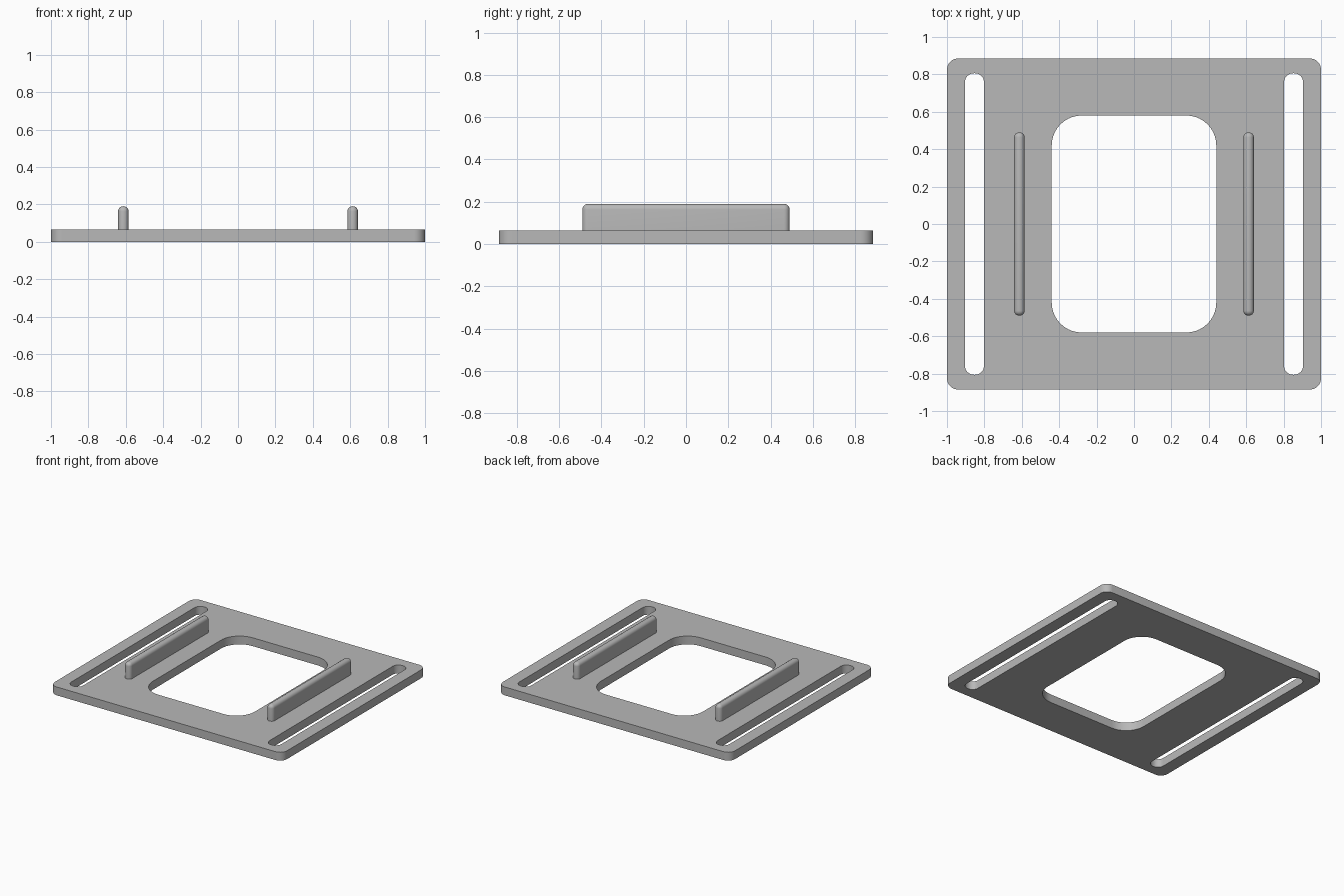
import bpy, bmesh
from math import pi, cos, sin, radians

cube = bpy.data.objects.get("Cube")
if cube:
    bpy.data.objects.remove(cube)

THICK = 0.065

grey = bpy.data.materials.new("plain grey")
grey.use_nodes = True
colour = (0.48, 0.48, 0.48, 1)
grey.diffuse_color = colour
grey.node_tree.nodes["Principled BSDF"].inputs["Base Color"].default_value = colour


def rounded_rect(cx, hx, hy, r, steps=10):
    """Outline of a rectangle with rounded corners, centred on (cx, 0)."""
    points = []
    for quarter, (sx, sy) in enumerate([(1, 1), (-1, 1), (-1, -1), (1, -1)]):
        for i in range(steps + 1):
            a = (quarter + i / steps) * pi / 2
            points.append((cx + sx * (hx - r) + r * cos(a), sy * (hy - r) + r * sin(a)))
    return points


def finish(obj):
    """Give the part its material and smooth its rounded faces."""
    obj.data.materials.clear()
    obj.data.materials.append(grey)
    bpy.ops.object.select_all(action="DESELECT")
    obj.select_set(True)
    bpy.context.view_layer.objects.active = obj
    bpy.ops.object.shade_smooth_by_angle(angle=radians(30))


# Base plate: outer outline, central window and two side slots
curve = bpy.data.curves.new("base_plate", "CURVE")
curve.dimensions = "2D"
curve.fill_mode = "BOTH"
curve.extrude = THICK / 2
for outline in (
    rounded_rect(0, 1.0, 0.885, 0.06),
    rounded_rect(0, 0.44, 0.58, 0.16),
    rounded_rect(0.853, 0.051, 0.806, 0.048),
    rounded_rect(-0.853, 0.051, 0.806, 0.048),
):
    spline = curve.splines.new("POLY")
    spline.points.add(len(outline) - 1)
    for point, (x, y) in zip(spline.points, outline):
        point.co = (x, y, 0, 1)
    spline.use_cyclic_u = True

plate = bpy.data.objects.new("base_plate", curve)
bpy.context.collection.objects.link(plate)
bpy.ops.object.select_all(action="DESELECT")
plate.select_set(True)
bpy.context.view_layer.objects.active = plate
bpy.ops.object.convert(target="MESH")
plate = bpy.context.view_layer.objects.active

# Weld the caps to the walls and rest the plate on the ground
bm = bmesh.new()
bm.from_mesh(plate.data)
bmesh.ops.remove_doubles(bm, verts=bm.verts, dist=0.0001)
bmesh.ops.translate(bm, verts=bm.verts, vec=(0, 0, THICK / 2))
bmesh.ops.recalc_face_normals(bm, faces=bm.faces)
bm.to_mesh(plate.data)
bm.free()
finish(plate)


# Upright ribs with rounded ends and tops
def rib(name, x):
    width, length, bottom, top = 0.056, 0.98, THICK - 0.005, 0.19
    bm = bmesh.new()
    bmesh.ops.create_cube(bm, size=1)
    bmesh.ops.scale(bm, verts=bm.verts, vec=(width, length, top - bottom))
    bmesh.ops.translate(bm, verts=bm.verts, vec=(0, 0, (top + bottom) / 2))
    edges = [e for e in bm.edges if max(v.co.z for v in e.verts) > THICK]
    bmesh.ops.bevel(bm, geom=edges, offset=0.027, segments=6, profile=0.5,
                    affect="EDGES", clamp_overlap=True)
    mesh = bpy.data.meshes.new(name)
    bm.to_mesh(mesh)
    bm.free()
    obj = bpy.data.objects.new(name, mesh)
    obj.location.x = x
    bpy.context.collection.objects.link(obj)
    finish(obj)


rib("left_rib", 0.613)
rib("right_rib", -0.613)
